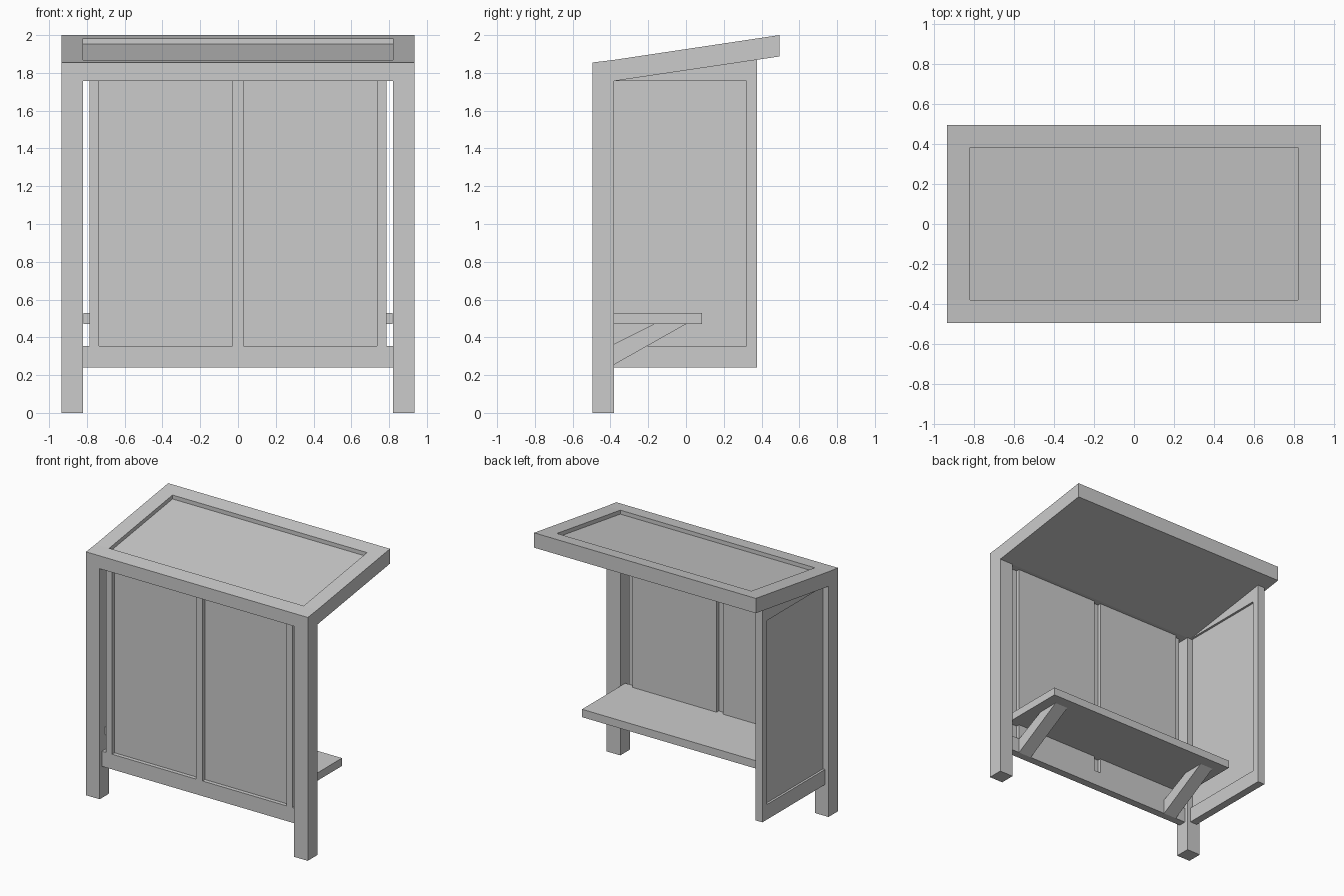
import bpy, bmesh

if "Cube" in bpy.data.objects:
    bpy.data.objects.remove(bpy.data.objects["Cube"])


def extrude_x(name, profile, x0, x1):
    """Prism from a (y, z) profile between two x positions."""
    bm = bmesh.new()
    face = bm.faces.new([bm.verts.new((x0, y, z)) for y, z in profile])
    ext = bmesh.ops.extrude_face_region(bm, geom=[face])
    verts = [g for g in ext["geom"] if isinstance(g, bmesh.types.BMVert)]
    bmesh.ops.translate(bm, verts=verts, vec=(x1 - x0, 0, 0))
    bmesh.ops.recalc_face_normals(bm, faces=bm.faces)
    mesh = bpy.data.meshes.new(name)
    bm.to_mesh(mesh)
    bm.free()
    obj = bpy.data.objects.new(name, mesh)
    bpy.context.collection.objects.link(obj)
    return obj


def box(name, x0, x1, y0, y1, z0, z1):
    return extrude_x(name, [(y0, z0), (y1, z0), (y1, z1), (y0, z1)], x0, x1)


def mirrored(obj):
    obj.modifiers.new("mirror_x", "MIRROR")
    return obj


W, IN = 0.935, 0.82            # outer half width, inner face of posts
F, P, B = -0.495, -0.38, 0.495  # front, back of posts, roof rear


def top(y):
    return 1.869 + (y - P) * 0.131 / (B - P)


def under(y):
    return 1.757 + (y - P) * 0.13 / (B - P)


# Posts
mirrored(box("post", IN, W, F, P, 0, 1.757))

# Sloped roof: side beams, front and rear beams, sunken panel
mirrored(extrude_x("roof_side_beam", [
    (F, 1.757), (P, 1.757), (B, under(B)), (B, top(B)), (P, top(P)), (F, 1.855)], IN, W))
extrude_x("roof_front_beam", [
    (F, 1.757), (P, 1.757), (P, top(P)), (F, 1.855)], -IN, IN)
R = 0.383
extrude_x("roof_rear_beam", [
    (R, under(R)), (B, under(B)), (B, top(B)), (R, top(R))], -IN, IN)
extrude_x("roof_panel", [
    (P, under(P)), (R, under(R)), (R, top(R) - 0.03), (P, top(P) - 0.03)], -IN, IN)

# Long wall: bottom rail, stiles and two panes
box("wall_bottom_rail", -IN, IN, -0.467, -0.408, 0.24, 0.355)
mirrored(box("wall_outer_stile", 0.735, 0.787, -0.467, -0.435, 0.355, 1.757))
box("wall_centre_stile", -0.028, 0.028, -0.467, -0.435, 0.355, 1.757)
mirrored(box("wall_pane", 0.028, 0.735, -0.437, -0.408, 0.355, 1.757))

# End wall on the left side only: rail, stile, wedge under the roof, pane
X0, X1 = -0.907, -0.848
box("end_bottom_rail", X0, X1, P, 0.32, 0.24, 0.355)
extrude_x("end_stile", [
    (0.32, 0.24), (0.375, 0.24), (0.375, under(0.375)), (0.32, under(0.32))], X0, X1)
extrude_x("end_top_wedge", [(P, 1.757), (0.32, 1.757), (0.32, under(0.32))], X0, X1)
box("end_pane", -0.89, -0.865, P, 0.32, 0.355, 1.757)

# Bench and its diagonal braces
box("bench_seat", -0.817, 0.817, -0.435, 0.085, 0.47, 0.53)
mirrored(extrude_x("bench_brace", [
    (-0.408, 0.24), (0.0, 0.47), (-0.17, 0.47), (-0.408, 0.352)], 0.625, 0.735))
